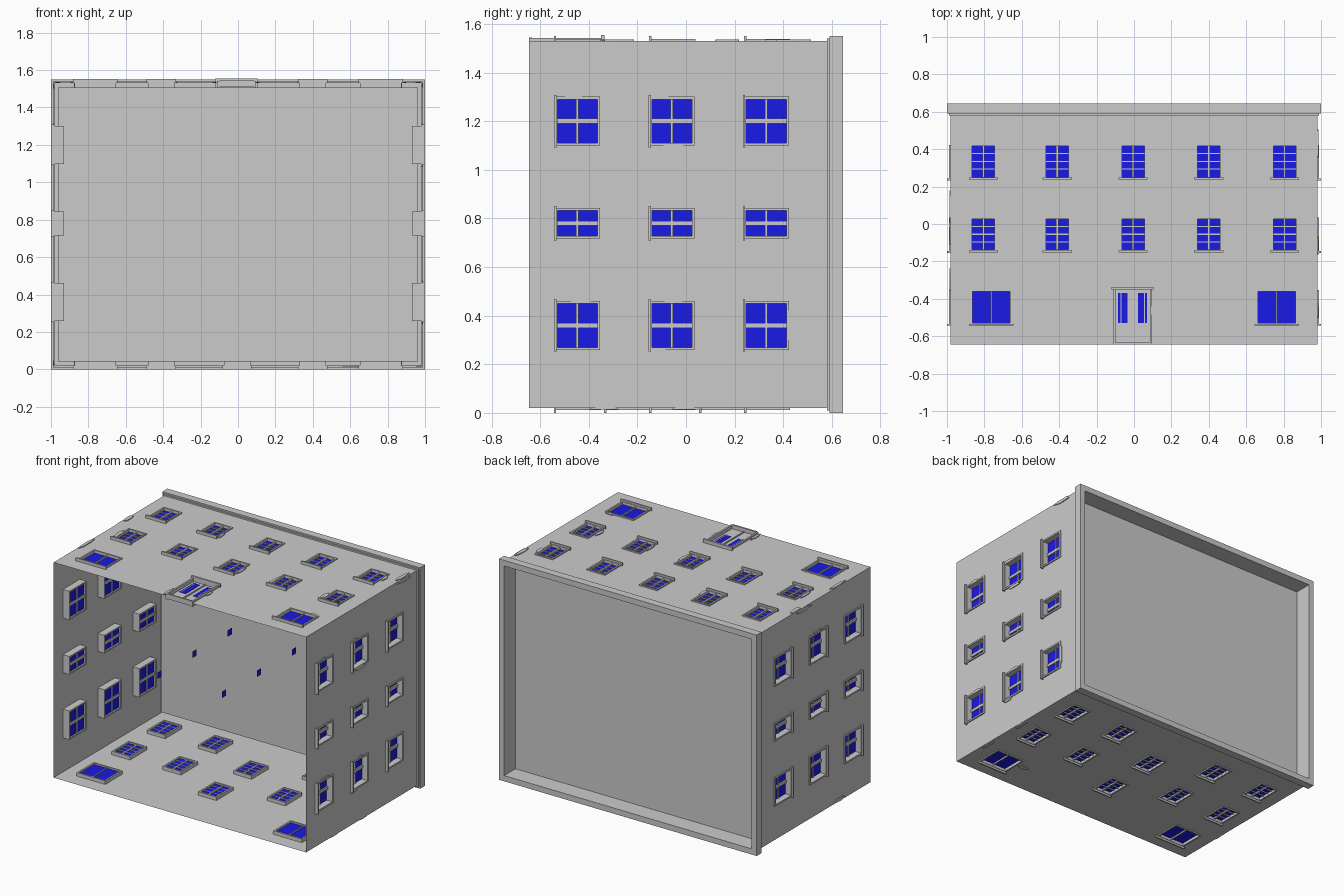
import bpy, bmesh, math, random
from mathutils import Vector

if "Cube" in bpy.data.objects:
    bpy.data.objects.remove(bpy.data.objects["Cube"])

random.seed(4)
HX, HZ, CZ, YB, YT = 0.98, 0.755, 0.775, -0.645, 0.58

# wall name -> mapping (u along wall, v up the building (+y), d outward) to world
WALLS = {
    "front": lambda u, v, d: Vector((u, v, CZ + HZ + d)),
    "rear": lambda u, v, d: Vector((u, v, CZ - HZ - d)),
    "right": lambda u, v, d: Vector((HX + d, v, u)),
    "left": lambda u, v, d: Vector((-HX - d, v, u)),
}
blue = bpy.data.materials.new("window_blue")
blue.diffuse_color = (0.01, 0.01, 0.8, 1)
blue.use_nodes = True
blue.node_tree.nodes["Principled BSDF"].inputs["Base Color"].default_value = blue.diffuse_color


def finish(name, bm, mat=None, fix=True):
    if fix:
        bmesh.ops.recalc_face_normals(bm, faces=bm.faces)
    me = bpy.data.meshes.new(name)
    bm.to_mesh(me)
    bm.free()
    ob = bpy.data.objects.new(name, me)
    bpy.context.collection.objects.link(ob)
    if mat:
        me.materials.append(mat)
    return ob


def prism(bm, f, pts, d0, d1):
    a = [bm.verts.new(f(u, v, d0)) for u, v in pts]
    b = [bm.verts.new(f(u, v, d1)) for u, v in pts]
    bm.faces.new(a)
    bm.faces.new(b)
    n = len(pts)
    for i in range(n):
        j = (i + 1) % n
        bm.faces.new((a[i], a[j], b[j], b[i]))


def box(bm, f, u0, u1, v0, v1, d0, d1):
    prism(bm, f, [(u0, v0), (u1, v0), (u1, v1), (u0, v1)], d0, d1)


def wall_sheet(name, f, u0, u1, holes):
    """Thin wall with rectangular openings."""
    bm = bmesh.new()
    us = sorted({u0, u1, *[x for h in holes for x in h[:2]]})
    vs = sorted({YB, YT, *[x for h in holes for x in h[2:]]})
    out = f(0, 0, 1) - f(0, 0, 0)
    grid = [[bm.verts.new(f(u, v, 0)) for v in vs] for u in us]
    for i in range(len(us) - 1):
        for j in range(len(vs) - 1):
            cu, cv = (us[i] + us[i + 1]) / 2, (vs[j] + vs[j + 1]) / 2
            if any(a < cu < b and c < cv < d for a, b, c, d in holes):
                continue
            fc = bm.faces.new((grid[i][j], grid[i + 1][j], grid[i + 1][j + 1], grid[i][j + 1]))
            fc.normal_update()
            if fc.normal.dot(out) < 0:
                fc.normal_flip()
    loose = [v for v in bm.verts if not v.link_faces]
    bmesh.ops.delete(bm, geom=loose, context='VERTS')
    finish(name, bm, fix=False)


def window(fr, gl, f, u, v, w, h, cols, rows, inner, mull=0.006, trans=0.004):
    """Deep frame, glass, glazing bars and sill; returns the wall opening."""
    t = 0.011
    a, b, c, d = u - w / 2, u + w / 2, v - h / 2, v + h / 2
    for r in ((a - t, a, c - t, d + t), (b, b + t, c - t, d + t), (a, b, d, d + t), (a, b, c - t, c)):
        box(fr, f, *r, inner, 0.008)
    g = inner + 0.012
    box(gl, f, a, b, c, d, g - 0.002, g + 0.002)
    for i in range(1, cols):
        x = a + w * i / cols
        box(fr, f, x - mull, x + mull, c, d, g - 0.008, g + 0.012)
    for i in range(1, rows):
        y = c + h * i / rows
        box(fr, f, a, b, y - trans, y + trans, g - 0.006, g + 0.009)
    box(fr, f, a - 0.018, b + 0.018, c - 0.014, c - 0.004, 0, 0.021)
    return (a, b, c, d)


# parapet, cornice steps and sunken roof: rectangular rings along a profile
bm = bmesh.new()
rings = []
for o, y in [(0, YT), (0.01, YT), (0.01, 0.59), (0.02, 0.59), (0.02, 0.645), (-0.02, 0.645), (-0.02, 0.52)]:
    x, z = HX + o, HZ + o
    rings.append([bm.verts.new((sx * x, y, CZ + sz * z)) for sx, sz in ((-1, -1), (1, -1), (1, 1), (-1, 1))])
for p, q in zip(rings, rings[1:]):
    for i in range(4):
        j = (i + 1) % 4
        bm.faces.new((p[i], p[j], q[j], q[i]))
bm.faces.new(rings[-1])
finish("parapet_and_roof", bm)

# walls and windows
ROWS = (0.335, -0.055)
for name, f in WALLS.items():
    fr, gl = bmesh.new(), bmesh.new()
    holes = []
    if name in ("left", "right"):
        for v in (-0.447, -0.058, 0.33):
            for z, w in ((0.36, 0.18), (0.78, 0.105), (1.2, 0.18)):
                holes.append(window(fr, gl, f, z, v, w, 0.165, 2, 2, -0.05, 0.01, 0.005))
        u0, u1 = CZ - HZ, CZ + HZ
    else:
        for u in (-0.805, -0.41, -0.005, 0.4, 0.805):
            for v in ROWS:
                if name == "rear" and u == -0.005:
                    v -= 0.185          # stair landing windows
                holes.append(window(fr, gl, f, u, v, 0.12, 0.165, 2, 4, -0.025, 0.006, 0.003))
        for s in (-0.763, 0.763):       # wide ground floor windows
            holes.append(window(fr, gl, f, s, -0.445, 0.2, 0.17, 2, 1, -0.025, 0.004))
        u0, u1 = -HX, HX
        if name == "front":             # double entrance door
            a, b, top = -0.1, 0.085, -0.35
            holes.append((a, b, YB, top))
            dr, c = bmesh.new(), (a + b) / 2
            for r in ((a - 0.012, a), (b, b + 0.012)):
                box(dr, f, *r, YB, top + 0.012, -0.025, 0.012)
            box(dr, f, a - 0.02, b + 0.02, top, top + 0.014, -0.025, 0.024)
            box(dr, f, a, b, YB, top, -0.02, -0.012)
            box(dr, f, c - 0.004, c + 0.004, YB, top, -0.012, -0.006)
            box(dr, f, a, b, YB, YB + 0.012, -0.012, 0.015)
            finish("entrance_door", dr)
            for s in (-1, 1):           # door panes with a bar
                m = c + s * 0.053
                box(gl, f, m - 0.025, m + 0.025, -0.53, -0.37, -0.014, -0.01)
                box(fr, f, m - 0.003 + s * 0.01, m + 0.003 + s * 0.01, -0.53, -0.37, -0.012, -0.007)
    wall_sheet(name + "_wall", f, u0, u1, holes)
    finish(name + "_window_frames", fr)
    finish(name + "_window_glass", gl, blue)

# small loose panes inside the building
bm = bmesh.new()
for x in (-0.25, 0.25):
    for y in (-0.515, -0.125, 0.265):
        p = [(0, 0), (0.045, 0), (0.045, 0.045), (0, 0.045)]
        bm.faces.new([bm.verts.new((x, y - 0.022 + a, 0.865 + b)) for a, b in p])
finish("inner_panes", bm, blue)

# crumbled plaster patches: wall, u, v, half width, half height
PATCHES = [
    ("front", 0.965, 0.45, 0.015, 0.08), ("front", -0.965, 0.17, 0.016, 0.06),
    ("front", -0.968, -0.3, 0.012, 0.09), ("front", 0.885, 0.36, 0.012, 0.04),
    ("front", -0.335, 0.29, 0.012, 0.04), ("front", 0.72, -0.07, 0.014, 0.05),
    ("front", 0.325, -0.07, 0.01, 0.05), ("front", 0.07, -0.07, 0.012, 0.05),
    ("front", -0.885, -0.06, 0.01, 0.07), ("front", 0.83, -0.343, 0.04, 0.01),
    ("front", -0.125, -0.59, 0.012, 0.05), ("front", 0.105, -0.47, 0.01, 0.04),
    ("right", 1.52, 0.44, 0.012, 0.08), ("right", 1.304, -0.46, 0.01, 0.04),
    ("right", 1.304, -0.11, 0.01, 0.04), ("right", 1.09, -0.05, 0.012, 0.06),
    ("right", 0.255, -0.12, 0.014, 0.04), ("right", 0.464, -0.44, 0.01, 0.05),
    ("right", 0.464, -0.05, 0.01, 0.04), ("right", 0.36, 0.425, 0.07, 0.01),
    ("rear", 0.6, -0.42, 0.05, 0.02), ("rear", 0.965, 0.0, 0.014, 0.07),
    ("rear", 0.965, -0.33, 0.014, 0.06), ("left", 1.304, -0.06, 0.01, 0.05),
    ("left", 1.515, 0.1, 0.014, 0.09), ("left", 0.034, -0.3, 0.014, 0.07),
]
bm = bmesh.new()
for name, u, v, ru, rv in PATCHES:
    pts = []
    for i in range(11):
        t, k = 2 * math.pi * i / 11, random.uniform(0.75, 1.1)
        pts.append((u + ru * k * math.cos(t), v + rv * k * math.sin(t)))
    prism(bm, WALLS[name], pts, 0, 0.006)
finish("plaster_patches", bm)
